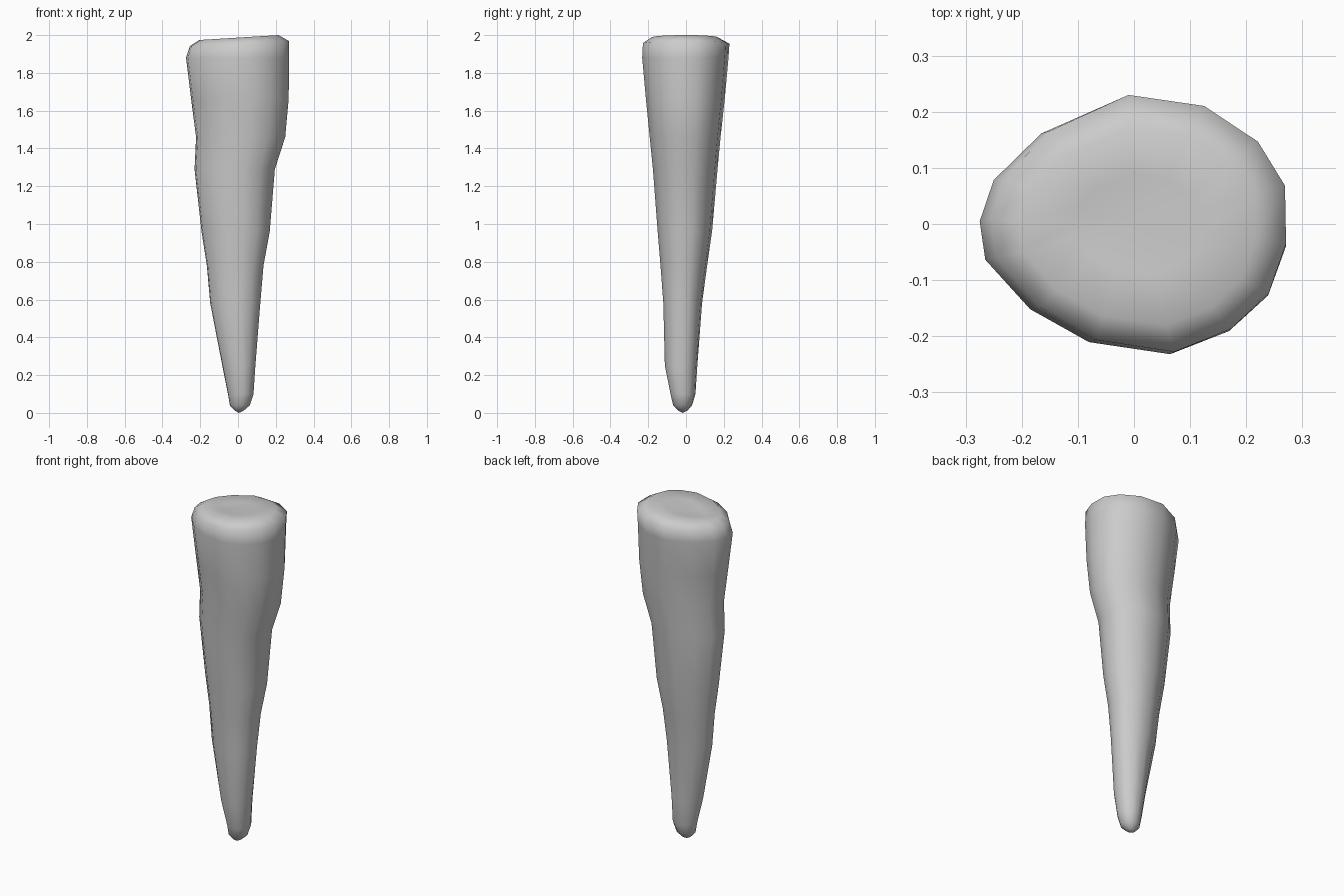
import bpy, bmesh

if "Cube" in bpy.data.objects:
    bpy.data.objects.remove(bpy.data.objects["Cube"])

# Irregular 14-sided cross-section (half extents about 0.27 x 0.23)
outline = [(-.275, .01), (-.25, .085), (-.165, .17), (-.02, .235), (.12, .215),
           (.22, .15), (.27, .07), (.272, -.035), (.24, -.125), (.17, -.19),
           (.065, -.232), (-.08, -.21), (-.185, -.15), (-.265, -.06)]

# Levels along the spike: z, x min, x max, y min, y max
levels = [
    (.012, -.018, .03, -.04, .008),
    (.04, -.043, .063, -.068, .032),
    (.10, -.053, .082, -.082, .05),
    (.25, -.083, .092, -.112, .06),
    (.58, -.147, .118, -.12, .085),
    (.78, -.165, .135, -.135, .112),
    (.96, -.193, .168, -.15, .138),
    (1.29, -.23, .195, -.175, .167),
    (1.46, -.222, .25, -.192, .183),
    (1.66, -.248, .268, -.212, .205),
    (1.88, -.275, .271, -.232, .225),
    (1.955, -.255, .271, -.228, .23),
    (1.987, -.205, .215, -.18, .172),
]


def ring(bm, level):
    z, x0, x1, y0, y1 = level
    verts = []
    for x, y in outline:
        u, v = (x + .275) / .547, (y + .232) / .467
        tilt = .026 * (u - .5) if z > 1.95 else 0
        verts.append(bm.verts.new((x0 + (x1 - x0) * u, y0 + (y1 - y0) * v, z + tilt)))
    return verts


def bridge(bm, a, b):
    n = len(a)
    for i in range(n):
        j = (i + 1) % n
        bm.faces.new((a[i], a[j], b[j], b[i]))


def cap(bm, verts, co):
    c = bm.verts.new(co)
    for i in range(len(verts)):
        bm.faces.new((verts[i], verts[(i + 1) % len(verts)], c))


# Tapered spike with rounded tip and slightly dished head
bm = bmesh.new()
rings = [ring(bm, lv) for lv in levels]
for a, b in zip(rings, rings[1:]):
    bridge(bm, a, b)
cap(bm, rings[0], (.005, -.017, 0))
inner = ring(bm, (1.98, -.11, .12, -.09, .09))
bridge(bm, rings[-1], inner)
cap(bm, inner, (0, 0, 1.978))
bmesh.ops.recalc_face_normals(bm, faces=bm.faces)
for f in bm.faces:
    f.smooth = True

mesh = bpy.data.meshes.new("tapered_spike")
bm.to_mesh(mesh)
bm.free()
spike = bpy.data.objects.new("tapered_spike", mesh)
bpy.context.collection.objects.link(spike)
